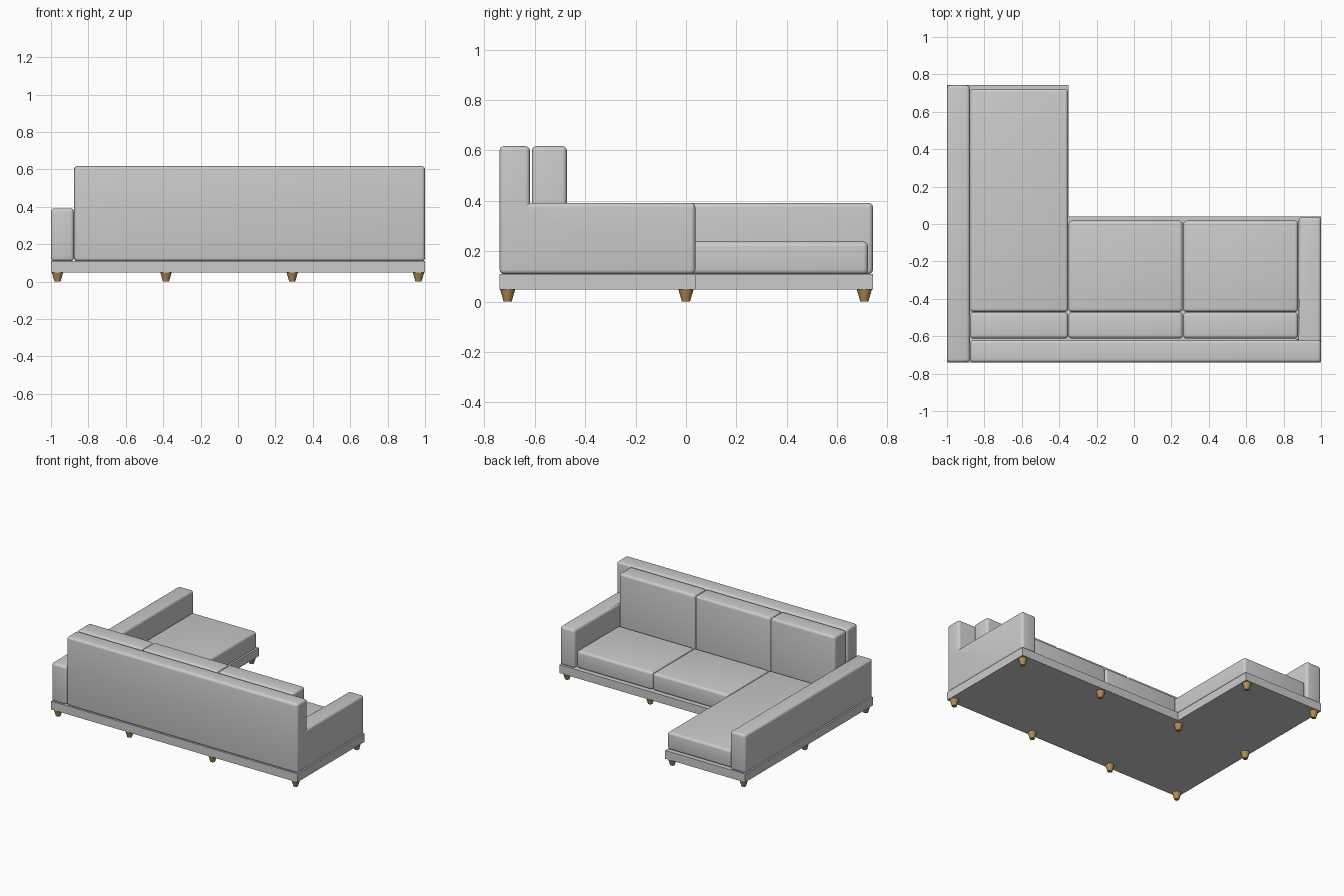
import bpy, bmesh

if "Cube" in bpy.data.objects:
    bpy.data.objects.remove(bpy.data.objects["Cube"])

BASE_Z, DECK_Z, SEAT_Z, ARM_Z, TOP_Z = 0.048, 0.109, 0.238, 0.392, 0.617


def finish(bm, name, radius=0.0):
    """Turn a bmesh into an object, with optional rounded upholstery edges."""
    bmesh.ops.recalc_face_normals(bm, faces=bm.faces)
    mesh = bpy.data.meshes.new(name)
    bm.to_mesh(mesh)
    bm.free()
    ob = bpy.data.objects.new(name, mesh)
    bpy.context.collection.objects.link(ob)
    if radius:
        mod = ob.modifiers.new("rounded", 'BEVEL')
        mod.width, mod.segments = radius, 4
        mod.limit_method, mod.angle_limit = 'ANGLE', 0.6
        bpy.ops.object.select_all(action='DESELECT')
        ob.select_set(True)
        bpy.context.view_layer.objects.active = ob
        bpy.ops.object.modifier_apply(modifier=mod.name)
        bpy.ops.object.shade_smooth_by_angle(angle=0.6)
    return ob


def raise_faces(bm, faces, height):
    """Extrude faces straight up and return the new top faces."""
    out = bmesh.ops.extrude_face_region(bm, geom=faces)["geom"]
    verts = [g for g in out if isinstance(g, bmesh.types.BMVert)]
    bmesh.ops.translate(bm, verts=verts, vec=(0, 0, height))
    return [g for g in out if isinstance(g, bmesh.types.BMFace)]


def slab(name, outline, z0, z1, radius=0.0):
    bm = bmesh.new()
    face = bm.faces.new([bm.verts.new((x, y, z0)) for x, y in outline])
    raise_faces(bm, [face], z1 - z0)
    return finish(bm, name, radius)


def box(name, x0, x1, y0, y1, z0, z1, radius=0.018):
    return slab(name, [(x0, y0), (x1, y0), (x1, y1), (x0, y1)], z0, z1, radius)


# L-shaped base platform
slab("base", [(-1, -0.74), (1, -0.74), (1, 0.04), (-0.35, 0.04),
              (-0.35, 0.742), (-1, 0.742)], BASE_Z, DECK_Z)

# Long arm beside the chaise
box("chaise_arm", -1, -0.878, -0.74, 0.742, DECK_Z, ARM_Z)

# Backrest and short arm as one continuous frame
bm = bmesh.new()
pts = [(-0.876, -0.74), (0.88, -0.74), (1, -0.74), (1, -0.62),
       (1, 0.037), (0.88, 0.037), (0.88, -0.62), (-0.876, -0.62)]
v = [bm.verts.new((x, y, DECK_Z)) for x, y in pts]
quads = [bm.faces.new([v[i] for i in q])
         for q in ((0, 1, 6, 7), (1, 2, 3, 6), (6, 3, 4, 5))]
tops = raise_faces(bm, quads, ARM_Z - DECK_Z)
raise_faces(bm, [f for f in tops if f.calc_center_median().y < -0.6], TOP_Z - ARM_Z)
bmesh.ops.recalc_face_normals(bm, faces=bm.faces)
bmesh.ops.dissolve_limit(bm, angle_limit=0.01, verts=bm.verts, edges=bm.edges)
finish(bm, "back_and_arm", 0.018)

# Seat and back cushions, one pair per bay
bays = [("chaise", -0.877, -0.352, 0.722),
        ("middle", -0.35, 0.26, 0.018),
        ("right", 0.263, 0.877, 0.018)]
for label, x0, x1, front in bays:
    box(label + "_seat_cushion", x0, x1, -0.47, front, DECK_Z, SEAT_Z)
    box(label + "_back_cushion", x0, x1, -0.612, -0.473, DECK_Z, TOP_Z)

# Tapered wooden legs
wood = bpy.data.materials.new("wood")
wood.diffuse_color = (0.45, 0.27, 0.09, 1)
wood.use_nodes = True
wood.node_tree.nodes["Principled BSDF"].inputs["Base Color"].default_value = wood.diffuse_color
spots = [(x, y) for x in (-0.385, 0.29, 0.965) for y in (-0.708, 0.0)]
spots += [(-0.965, y) for y in (-0.708, 0.0, 0.708)] + [(-0.385, 0.708)]
for i, (x, y) in enumerate(spots):
    bpy.ops.mesh.primitive_cone_add(vertices=16, radius1=0.016, radius2=0.03,
                                    depth=BASE_Z, location=(x, y, BASE_Z / 2))
    leg = bpy.context.object
    leg.name = f"leg_{i + 1}"
    leg.data.materials.append(wood)
    bpy.ops.object.shade_smooth_by_angle(angle=0.6)
